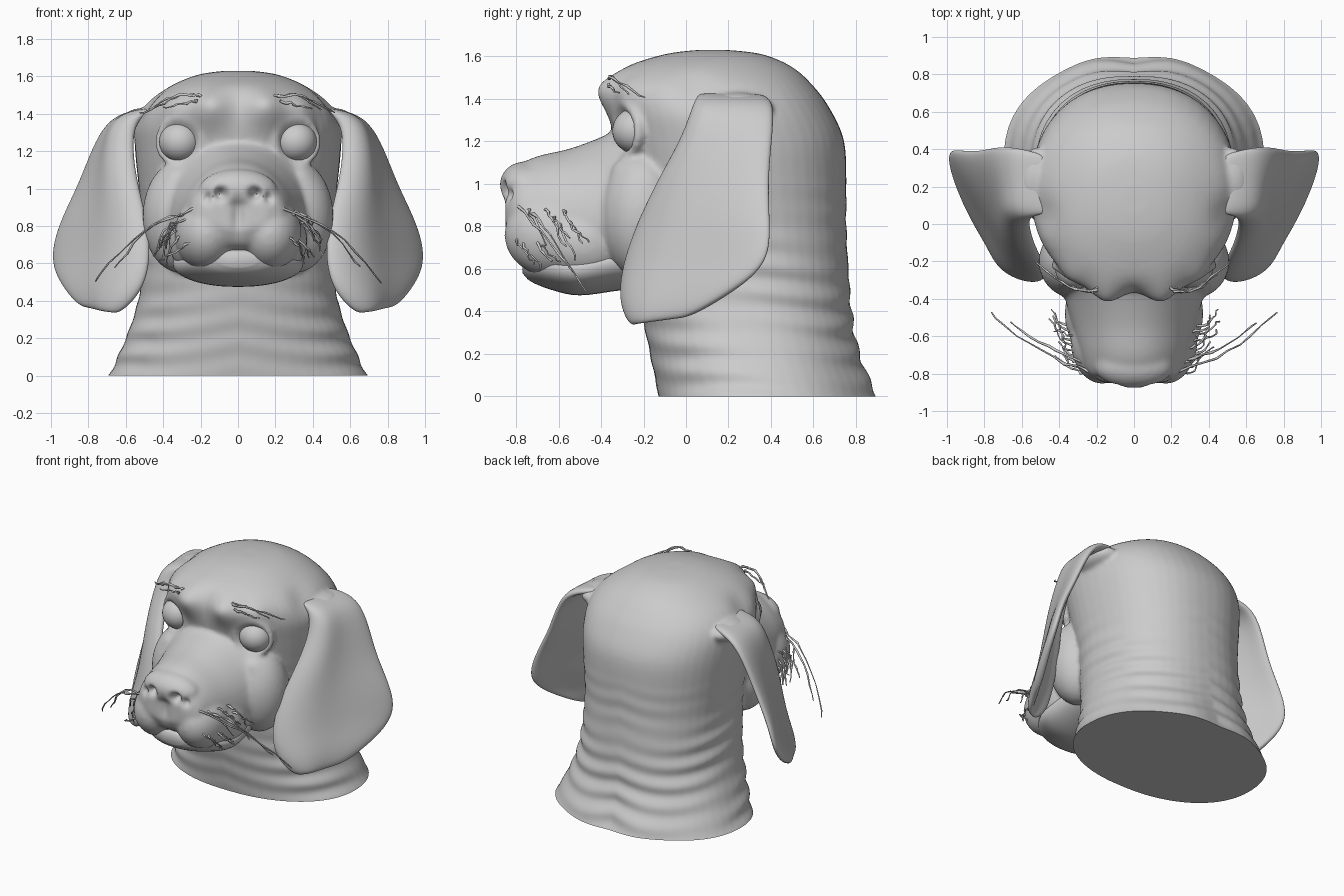
import bpy, bmesh, math, random
from mathutils import Vector, Matrix

random.seed(4)
if "Cube" in bpy.data.objects:
    bpy.data.objects.remove(bpy.data.objects["Cube"])

GREY = (0.6, 0.6, 0.6, 1)
clay = bpy.data.materials.new("clay grey")
clay.use_nodes = True
clay.diffuse_color = GREY
clay.node_tree.nodes["Principled BSDF"].inputs["Base Color"].default_value = GREY


def add(name, bm):
    bmesh.ops.recalc_face_normals(bm, faces=bm.faces)
    mesh = bpy.data.meshes.new(name)
    bm.to_mesh(mesh)
    bm.free()
    obj = bpy.data.objects.new(name, mesh)
    bpy.context.collection.objects.link(obj)
    mesh.materials.append(clay)
    return obj


def smooth(obj, angle=50):
    bpy.ops.object.select_all(action='DESELECT')
    obj.select_set(True)
    bpy.context.view_layer.objects.active = obj
    bpy.ops.object.shade_smooth_by_angle(angle=math.radians(angle))


def spline(rows, steps=4):
    # Catmull-Rom interpolation of the loft sections
    rows = [Vector(r) for r in rows]
    out = []
    for i in range(len(rows) - 1):
        a, b, c, d = rows[max(i - 1, 0)], rows[i], rows[i + 1], rows[min(i + 2, len(rows) - 1)]
        for k in range(steps):
            t = k / steps
            out.append(b + (c - a) * (t / 2) + (2 * a - 5 * b + 4 * c - d) * (t * t / 2)
                       + (3 * b - a - 3 * c + d) * (t ** 3 / 2))
    return out + [rows[-1]]


def loft(bm, rows, axis, taper=0, power=0.9, sides=48):
    # each section: position, low edge, high edge, half width
    rings = []
    for p, lo, hi, w in spline(rows):
        ring = []
        for k in range(sides):
            a = math.tau * k / sides
            c, s = math.cos(a), math.sin(a)
            u = w * math.copysign(abs(c) ** power, c) * (1 - taper * s)
            v = (lo + hi) / 2 + (hi - lo) / 2 * math.copysign(abs(s) ** power, s)
            ring.append(bm.verts.new((u, v, p) if axis == 'z' else (u, p, v)))
        rings.append(ring)
    for r, q in zip(rings, rings[1:]):
        for k in range(sides):
            j = (k + 1) % sides
            bm.faces.new((r[k], r[j], q[j], q[k]))
    bm.faces.new(rings[0])
    bm.faces.new(rings[-1])


def ball(bm, centre, size):
    m = Matrix.Translation(centre) @ Matrix.Diagonal((*size, 1))
    bmesh.ops.create_uvsphere(bm, u_segments=32, v_segments=20, radius=1, matrix=m)


def ring(bm, centre, major, minor, turn):
    m = Matrix.Translation(centre) @ Matrix.Rotation(turn, 4, 'Z')
    loops = []
    for i in range(32):
        a = math.tau * i / 32
        loops.append([bm.verts.new(m @ Vector((
            (major + minor * math.cos(b)) * math.cos(a), minor * math.sin(b),
            (major * 0.95 + minor * math.cos(b)) * math.sin(a))))
            for b in (math.tau * k / 10 for k in range(10))])
    for i in range(32):
        p, q = loops[i], loops[(i + 1) % 32]
        for k in range(10):
            bm.faces.new((p[k], p[(k + 1) % 10], q[(k + 1) % 10], q[k]))


# Head and neck: overlapping volumes fused by a remesh
bm = bmesh.new()
loft(bm, [(-0.1, -0.12, 0.92, 0.74), (0, -0.13, 0.875, 0.69), (0.2, -0.17, 0.81, 0.6),
          (0.4, -0.21, 0.78, 0.535), (0.6, -0.24, 0.765, 0.515), (0.8, -0.26, 0.755, 0.51),
          (1, -0.3, 0.755, 0.53), (1.2, -0.34, 0.745, 0.55), (1.35, -0.36, 0.68, 0.55),
          (1.46, -0.35, 0.6, 0.49), (1.55, -0.28, 0.5, 0.36), (1.61, -0.1, 0.36, 0.21),
          (1.63, 0.05, 0.2, 0.07)], 'z')
loft(bm, [(0, 0.55, 1.3, 0.42), (-0.25, 0.56, 1.29, 0.41), (-0.4, 0.58, 1.22, 0.36),
          (-0.55, 0.6, 1.165, 0.32), (-0.7, 0.65, 1.13, 0.28), (-0.8, 0.7, 1.08, 0.24),
          (-0.85, 0.78, 1.02, 0.15)], 'y', taper=0.22)
ball(bm, (0, -0.76, 0.99), (0.21, 0.12, 0.115))
for s in (-1, 1):
    ball(bm, (s * 0.17, -0.62, 0.76), (0.17, 0.235, 0.2))
    ball(bm, (s * 0.25, -0.48, 0.72), (0.12, 0.2, 0.16))
    ball(bm, (s * 0.31, -0.2, 0.85), (0.2, 0.2, 0.3))
    ball(bm, (s * 0.52, 0.24, 1.36), (0.1, 0.17, 0.07))
    ring(bm, (s * 0.31, -0.27, 1.25), 0.118, 0.026, s * 0.4)
blank = add("head_blank", bm)
mod = blank.modifiers.new("fuse", 'REMESH')
mod.mode = 'VOXEL'
mod.voxel_size = 0.014
mod = blank.modifiers.new("soften", 'SMOOTH')
mod.factor = 0.5
mod.iterations = 8
graph = bpy.context.evaluated_depsgraph_get()
fused = bpy.data.meshes.new_from_object(blank.evaluated_get(graph))
bm = bmesh.new()
bm.from_mesh(fused)
bpy.data.objects.remove(blank)

# Sculpt strokes: centre, radius, push; mirrored
strokes = [
    ((0.15, -0.33, 1.42), 0.1, (0, -0.07, 0.02)),      # brow
    ((0.33, -0.25, 1.42), 0.09, (0.01, -0.03, 0.01)),  # outer brow
    ((0.31, -0.33, 1.25), 0.075, (0, 0.05, 0)),        # eye socket
    ((0.33, -0.28, 1.07), 0.06, (0, -0.03, 0)),        # pouch
    ((0.095, -0.88, 0.97), 0.032, (0.01, 0.09, 0)),    # nostril
    ((0.17, -0.85, 0.95), 0.025, (0, 0.04, 0)),        # nostril wing
    ((0.46, 0.05, 1.42), 0.1, (-0.03, 0, -0.01)),      # temple
    ((0.2, 0.85, 0.02), 0.2, (0, 0.03, 0)),            # nape fold
]
for v in bm.verts:
    p = v.co.copy()
    q = Vector((abs(p.x), p.y, p.z))
    side = 1 if p.x >= 0 else -1
    for c, r, d in strokes:
        w = math.exp(-(q - Vector(c)).length_squared / (r * r))
        if w > 0.01:
            v.co += Vector((d[0] * side, d[1], d[2])) * w
    # skin folds round the neck
    fade = max(0, min(1, (1.05 - p.z) * 2)) * max(0, min(1, (p.y + 0.25) * 4))
    wave = math.sin(p.z * 48 + 2.5 * math.sin(q.x * 4) + 3 * p.y) * (0.6 + 0.4 * math.sin(7 * p.y + 9 * p.z))
    v.co += Vector((p.x, p.y - 0.3, 0)).normalized() * 0.008 * wave * fade
    # forehead furrow and nose groove
    if p.y < -0.3:
        v.co.y += 0.025 * math.exp(-(p.x / 0.03) ** 2) * math.exp(-((p.z - 0.86) / 0.1) ** 2)
cut = bmesh.ops.bisect_plane(bm, geom=bm.verts[:] + bm.edges[:] + bm.faces[:],
                             plane_co=(0, 0, 0), plane_no=(0, 0, -1), clear_outer=True)
bmesh.ops.holes_fill(bm, edges=[e for e in cut['geom_cut'] if isinstance(e, bmesh.types.BMEdge)])
smooth(add("head_and_neck", bm))

# Lower jaw with its lip
bm = bmesh.new()
loft(bm, [(-0.1, 0.52, 0.8, 0.3), (-0.3, 0.5, 0.74, 0.33), (-0.5, 0.475, 0.69, 0.345),
          (-0.63, 0.5, 0.68, 0.29), (-0.73, 0.54, 0.68, 0.2), (-0.77, 0.58, 0.66, 0.1)], 'y', taper=-0.12)
smooth(add("lower_jaw", bm), 80)

# Ears: front and back edge per row, bulging outward
ear_rows = [((0.42, 0.08, 1.42), (0.45, 0.37, 1.41)), ((0.56, 0.05, 1.38), (0.66, 0.42, 1.38)),
            ((0.58, 0, 1.22), (0.76, 0.41, 1.22)), ((0.55, -0.12, 1.02), (0.84, 0.39, 1.02)),
            ((0.49, -0.23, 0.8), (0.95, 0.4, 0.82)), ((0.48, -0.3, 0.6), (1.0, 0.4, 0.64)),
            ((0.53, -0.31, 0.44), (0.96, 0.26, 0.51)), ((0.64, -0.25, 0.33), (0.84, 0.02, 0.37))]
profile = [(0, -0.02), (0.08, 0.05), (0.25, 0.09), (0.5, 0.055), (0.8, 0.035), (1, 0)]
for side, label in ((1, "left"), (-1, "right")):
    bm = bmesh.new()
    grid = []
    for i, (f, b) in enumerate(ear_rows):
        f, b = Vector(f), Vector(b)
        row = []
        for t, bulge in profile:
            p = f.lerp(b, t) + Vector((0.8, -0.57, 0)) * bulge * (0.5 if i in (0, 7) else 1)
            row.append(bm.verts.new((p.x * side, p.y, p.z)))
        grid.append(row)
    for r, q in zip(grid, grid[1:]):
        for k in range(len(profile) - 1):
            bm.faces.new((r[k], r[k + 1], q[k + 1], q[k]))
    ear = add(label + "_ear", bm)
    mod = ear.modifiers.new("thickness", 'SOLIDIFY')
    mod.thickness = 0.05
    mod.offset = 0
    mod = ear.modifiers.new("rounding", 'SUBSURF')
    mod.levels = mod.render_levels = 3
    smooth(ear, 180)

    # Eyeball
    bm = bmesh.new()
    ball(bm, (side * 0.31, -0.235, 1.25), (0.112, 0.112, 0.108))
    smooth(add(label + "_eye", bm))

    # Whiskers and brow hairs as thin kinked curves
    hairs = bpy.data.curves.new(label + "_hairs", 'CURVE')
    hairs.dimensions = '3D'
    hairs.bevel_depth = 0.008
    hairs.bevel_resolution = 1
    paths = [((0.2, -0.8, 0.9), (0.5, -0.68, 0.78), (0.77, -0.47, 0.5)),
             ((0.24, -0.75, 0.88), (0.46, -0.66, 0.8), (0.66, -0.53, 0.58)),
             ((0.2, -0.36, 1.5), (0.34, -0.34, 1.49), (0.52, -0.2, 1.4)),
             ((0.18, -0.34, 1.49), (0.3, -0.35, 1.5), (0.44, -0.27, 1.43)),
             ((0.22, -0.36, 1.47), (0.3, -0.35, 1.45), (0.4, -0.32, 1.43))]
    for k in range(10):
        y, z = -0.8 + 0.028 * k, random.uniform(0.7, 0.9)
        x = 0.24 + 0.008 * k
        paths.append(((x, y, z), (x + 0.08, y + 0.02, z - 0.04),
                      (x + random.uniform(0.1, 0.18), y + 0.09, z - random.uniform(0.08, 0.2))))
    for path in paths:
        pts = spline(path, 5)
        line = hairs.splines.new('POLY')
        line.points.add(len(pts) - 1)
        for k, p in enumerate(pts):
            p = p + Vector([random.uniform(-0.008, 0.008) for _ in range(3)])
            line.points[k].co = (p.x * side, p.y, p.z, 1)
            line.points[k].radius = random.uniform(0.6, 1.3) * (1 - 0.05 * k)
    hairs.materials.append(clay)
    obj = bpy.data.objects.new(label + "_whiskers", hairs)
    bpy.context.collection.objects.link(obj)
